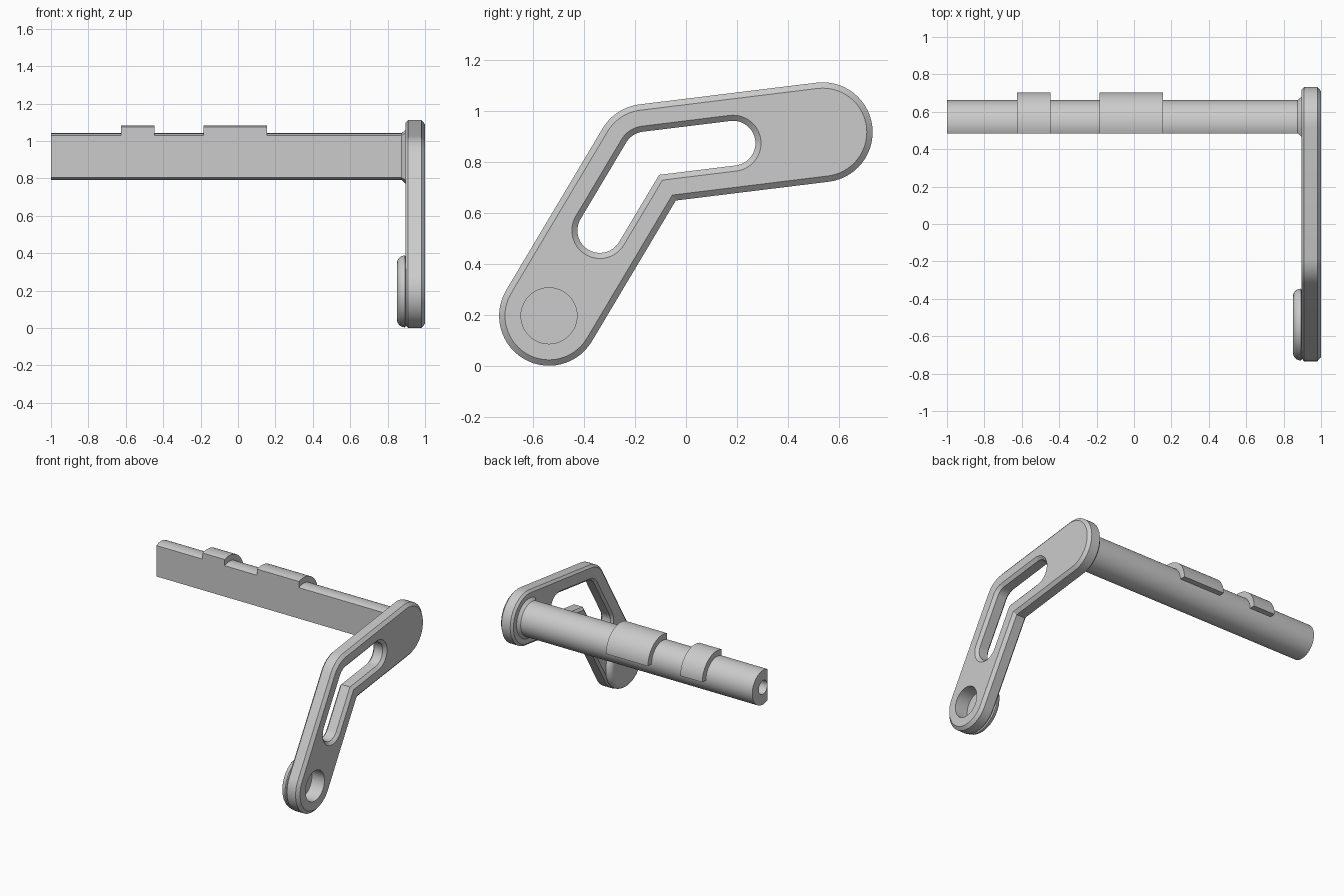
import bpy, bmesh
from math import sin, cos, acos, pi, radians
from mathutils import Vector

cube = bpy.data.objects.get("Cube")
if cube:
    bpy.data.objects.remove(cube)

grey = bpy.data.materials.new("plain grey")
grey.use_nodes = True
grey.diffuse_color = (0.6, 0.6, 0.6, 1)
grey.node_tree.nodes["Principled BSDF"].inputs["Base Color"].default_value = (0.6, 0.6, 0.6, 1)

PIVOT = Vector((0.537, 0.917))   # shaft axis, as (y, z)
FOOT = Vector((-0.538, 0.196))   # knob axis
SLOPE_LOW, SLOPE_HIGH = radians(59.2), radians(7)


def arc(centre, r, start, end, steps):
    return [Vector((centre[0] + r * cos(start + (end - start) * i / steps),
                    centre[1] + r * sin(start + (end - start) * i / steps)))
            for i in range(steps + 1)]


def loft(name, sections, ring=False):
    """Skin a list of (x, yz-outline) sections; a ring joins last to first."""
    bm = bmesh.new()
    loops = [[bm.verts.new((x, p[0], p[1])) for p in pts] for x, pts in sections]
    pairs = list(zip(loops, loops[1:]))
    if ring:
        pairs.append((loops[-1], loops[0]))
    else:
        bm.faces.new(loops[0])
        bm.faces.new(loops[-1])
    for a, b in pairs:
        for i in range(len(a)):
            j = (i + 1) % len(a)
            bm.faces.new((a[i], a[j], b[j], b[i]))
    bmesh.ops.recalc_face_normals(bm, faces=bm.faces)
    mesh = bpy.data.meshes.new(name)
    bm.to_mesh(mesh)
    bm.free()
    obj = bpy.data.objects.new(name, mesh)
    bpy.context.collection.objects.link(obj)
    mesh.materials.append(grey)
    return obj


def circle(centre, r, n=48):
    return arc(centre, r, 0, 2 * pi * (n - 1) / n, n - 1)


def bore(target, centre, r, x0, x1):
    """Cut a round hole along x."""
    cutter = loft(target.name + "_cutter", [(x0, circle(centre, r)), (x1, circle(centre, r))])
    mod = target.modifiers.new("hole", "BOOLEAN")
    mod.object, mod.operation, mod.solver = cutter, "DIFFERENCE", "EXACT"
    select(target)
    bpy.ops.object.modifier_apply(modifier=mod.name)
    bpy.data.objects.remove(cutter)


def select(obj):
    bpy.ops.object.select_all(action="DESELECT")
    obj.select_set(True)
    bpy.context.view_layer.objects.active = obj


# Bent arm: a band of constant width around a two-part centre line
d_low = Vector((cos(SLOPE_LOW), sin(SLOPE_LOW)))
d_high = Vector((cos(SLOPE_HIGH), sin(SLOPE_HIGH)))
gap = PIVOT - FOOT
ELBOW = FOOT + d_low * (gap.cross(d_high) / d_low.cross(d_high))


def band(start, end, r):
    q = pi / 2
    mean = (SLOPE_LOW + SLOPE_HIGH) / 2 - q
    reach = r / cos((SLOPE_LOW - SLOPE_HIGH) / 2)
    return (arc(start, r, SLOPE_LOW - q, SLOPE_LOW - 3 * q, 28)
            + arc(ELBOW, r, SLOPE_LOW + q, SLOPE_HIGH + q, 10)
            + arc(end, r, SLOPE_HIGH + q, SLOPE_HIGH - q, 28)
            + [ELBOW + Vector((cos(mean), sin(mean))) * reach])


slot_low = FOOT + d_low * 0.39
slot_high = PIVOT - d_high * 0.355
X_IN, X_OUT = 0.895, 1.0
outer = [(X_IN, 0.18), (X_IN + 0.015, 0.196), (X_OUT - 0.02, 0.196), (X_OUT, 0.173)]
inner = [(X_OUT, 0.11), (X_OUT - 0.02, 0.088), (X_IN + 0.015, 0.088), (X_IN, 0.104)]
arm = loft("bent_arm", [(x, band(FOOT, PIVOT, r)) for x, r in outer]
           + [(x, band(slot_low, slot_high, r)) for x, r in inner], ring=True)
bore(arm, FOOT, 0.11, 0.85, 1.1)

# Rounded knob closing the inner side of the arm's lower hole
KNOB_R, FILLET = 0.192, 0.042
fillet = arc((KNOB_R - FILLET, 0.85 + FILLET), FILLET, -pi / 2, 0, 8)
knob = loft("round_knob", [(p[1], circle(FOOT, p[0], 64)) for p in fillet]
            + [(0.898, circle(FOOT, KNOB_R - 0.008, 64))])

# Shaft with one flat side and a flared root at the arm
SHAFT_R, FLAT = 0.125, 0.053


def d_section(r, flat):
    a = acos(-flat / r)
    return arc(PIVOT, r, -a, a, 48)


shaft = loft("flat_sided_shaft", [(-1, d_section(SHAFT_R, FLAT)),
                                  (0.875, d_section(SHAFT_R, FLAT)),
                                  (0.9, d_section(SHAFT_R + 0.023, FLAT + 0.02))])
bore(shaft, PIVOT, 0.05, -1.1, -0.8)

# Raised tabs wrapping the upper back quarter of the shaft
TAB_R = 0.167
tab_outline = arc(PIVOT, TAB_R, 0, acos(-FLAT / TAB_R), 24)
tab_outline += [PIVOT + Vector((-FLAT, 0.1)), PIVOT + Vector((0.1, 0))]
tabs = [loft(name, [(x0, tab_outline), (x1, tab_outline)])
        for name, x0, x1 in (("short_tab", -0.625, -0.447), ("long_tab", -0.185, 0.155))]

for part in [arm, knob, shaft] + tabs:
    select(part)
    bpy.ops.object.shade_smooth_by_angle(angle=radians(30))
